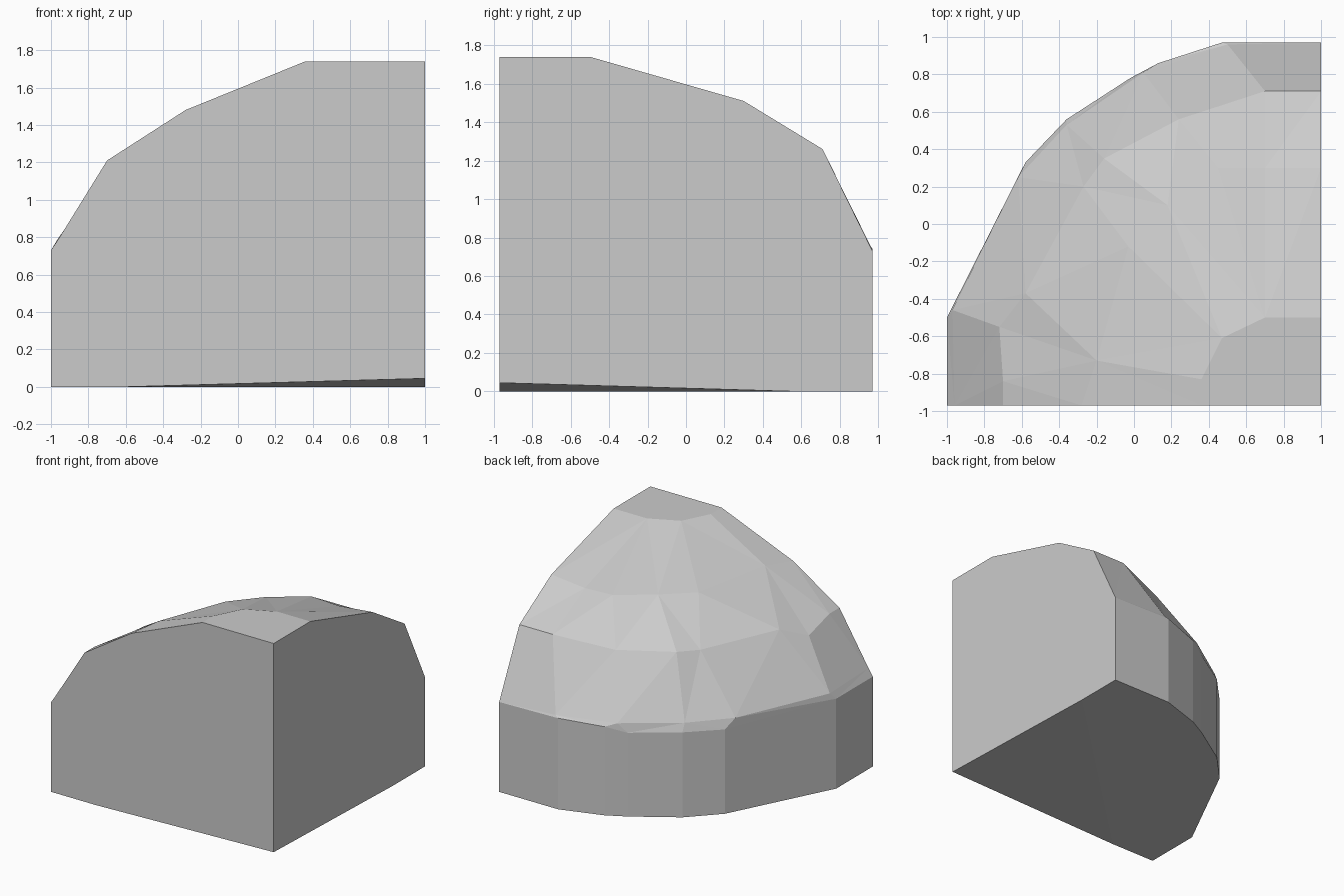
import bpy, bmesh
from mathutils import Vector

if "Cube" in bpy.data.objects:
    bpy.data.objects.remove(bpy.data.objects["Cube"])

# contour lines of the dome, each running from the right cut face to the front cut face
rim = [(1, .97, .73), (.47, .97, .74), (.13, .86, .72), (-.02, .78, .68),
       (-.36, .56, .69), (-.58, .33, .685), (-1, -.5, .73), (-1, -.97, .73)]
shoulder = [(1, .96, .75), (.5, .96, .755), (.05, .81, .75), (-.36, .53, .757),
            (-.62, .25, .76), (-.97, -.46, .78), (-.96, -.97, .79)]
middle = [(1, .71, 1.26), (.7, .71, 1.26), (.24, .56, 1.2), (-.16, .35, 1.21),
          (-.27, .2, 1.2), (-.58, -.37, 1.23), (-.72, -.55, 1.15),
          (-.7, -.84, 1.21), (-.7, -.97, 1.21)]
upper = [(1, .3, 1.51), (.7, .3, 1.48), (.45, .3, 1.49), (.18, .1, 1.49),
         (-.03, -.12, 1.48), (-.2, -.73, 1.51), (-.28, -.97, 1.48)]
top = [(1, -.5, 1.74), (.7, -.5, 1.74), (.47, -.61, 1.74),
       (.36, -.83, 1.74), (.36, -.97, 1.74)]
base = [(x, y, 0) for x, y, z in rim]

bm = bmesh.new()
rows = [[bm.verts.new(p) for p in row] for row in (base, rim, shoulder, middle, upper, top)]


def stitch(a, b):
    """Join two contour lines with triangles along the shorter diagonals."""
    i = j = 0
    while i < len(a) - 1 or j < len(b) - 1:
        step_a = j == len(b) - 1 or (i < len(a) - 1 and
                 (a[i + 1].co - b[j].co).length < (a[i].co - b[j + 1].co).length)
        if step_a:
            bm.faces.new((a[i], a[i + 1], b[j]))
            i += 1
        else:
            bm.faces.new((a[i], b[j + 1], b[j]))
            j += 1


# vertical wall
for i in range(len(base) - 1):
    bm.faces.new((rows[0][i], rows[0][i + 1], rows[1][i + 1], rows[1][i]))
# faceted dome
for a, b in zip(rows[1:], rows[2:]):
    stitch(a, b)

# flat top, the two cut faces, and the underside with its lifted corner
peak = bm.verts.new((1, -.97, 1.74))
foot = bm.verts.new((1, -.97, .045))
right_foot = bm.verts.new((1, .57, 0))
front_foot = bm.verts.new((-.6, -.97, 0))
bm.faces.new(rows[-1] + [peak])
bm.faces.new([r[0] for r in rows] + [peak, foot, right_foot])
bm.faces.new([r[-1] for r in rows] + [peak, foot, front_foot])
bm.faces.new(rows[0] + [front_foot, right_foot])
bm.faces.new((foot, front_foot, right_foot))
bmesh.ops.recalc_face_normals(bm, faces=bm.faces)

mesh = bpy.data.meshes.new("dome_quarter")
bm.to_mesh(mesh)
bm.free()
bpy.context.collection.objects.link(bpy.data.objects.new("dome_quarter", mesh))
